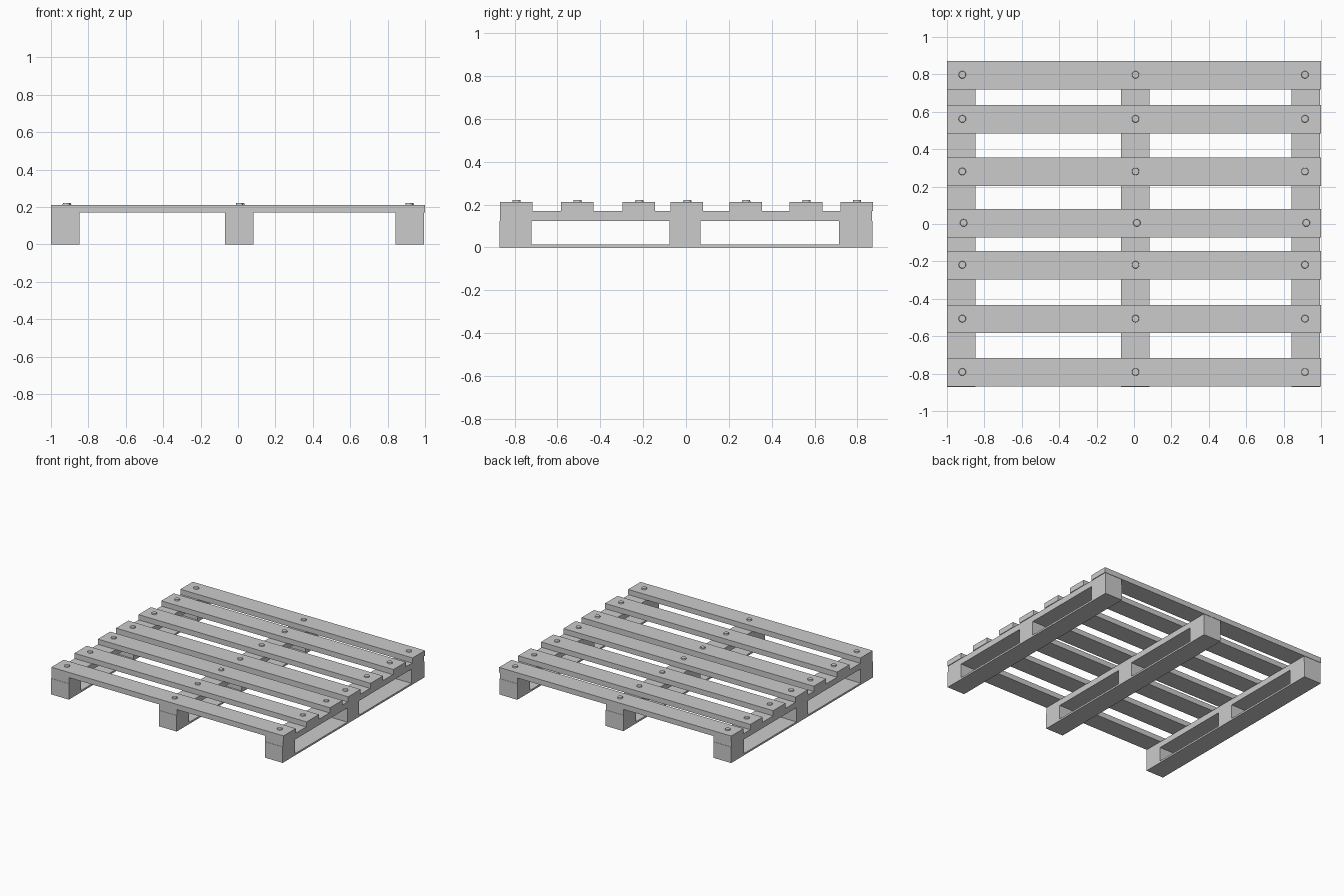
import bpy
import bmesh
from mathutils import Matrix

if "Cube" in bpy.data.objects:
    bpy.data.objects.remove(bpy.data.objects["Cube"])


def new_object(name, bm):
    mesh = bpy.data.meshes.new(name)
    bm.to_mesh(mesh)
    bm.free()
    obj = bpy.data.objects.new(name, mesh)
    bpy.context.collection.objects.link(obj)
    return obj


def box(name, x, y, z):
    """Box from (min, max) pairs on each axis."""
    bm = bmesh.new()
    bmesh.ops.create_cube(bm, size=1)
    for v in bm.verts:
        v.co = [lo + (c + 0.5) * (hi - lo) for c, (lo, hi) in zip(v.co, (x, y, z))]
    return new_object(name, bm)


def nail(name, x, y):
    bm = bmesh.new()
    bmesh.ops.create_cone(bm, cap_ends=True, segments=16, radius1=0.021,
                          radius2=0.018, depth=0.014,
                          matrix=Matrix.Translation((x, y, 0.213)))
    return new_object(name, bm)


HALF = 0.076
SLAT_Y = [-0.793, -0.508, -0.220, 0.004, 0.279, 0.560, 0.796]
BEAM_X = {"left": -0.923, "middle": 0.006, "right": 0.919}
BLOCK_Y = {"front": (-0.871, -0.722), "centre": (-0.076, 0.068), "back": (0.714, 0.871)}
NAIL_X = [-0.918, 0.008, 0.914]

# Three skids: bottom runner, three blocks, upper stringer
for side, cx in BEAM_X.items():
    x = (cx - HALF, cx + HALF)
    box(f"{side}_bottom_runner", x, (-0.871, 0.871), (0, 0.014))
    box(f"{side}_stringer", x, (-0.869, 0.869), (0.124, 0.170))
    for place, y in BLOCK_Y.items():
        box(f"{side}_{place}_block", x, y, (0.014, 0.124))

# Deck slats with a nail head over each skid
for i, cy in enumerate(SLAT_Y, 1):
    box(f"deck_slat_{i}", (-1, 1), (cy - HALF, cy + HALF), (0.170, 0.211))
    shift = 0.007 if i == 4 else 0
    for j, nx in enumerate(NAIL_X, 1):
        nail(f"nail_head_{i}_{j}", nx + shift, cy + 0.002)
